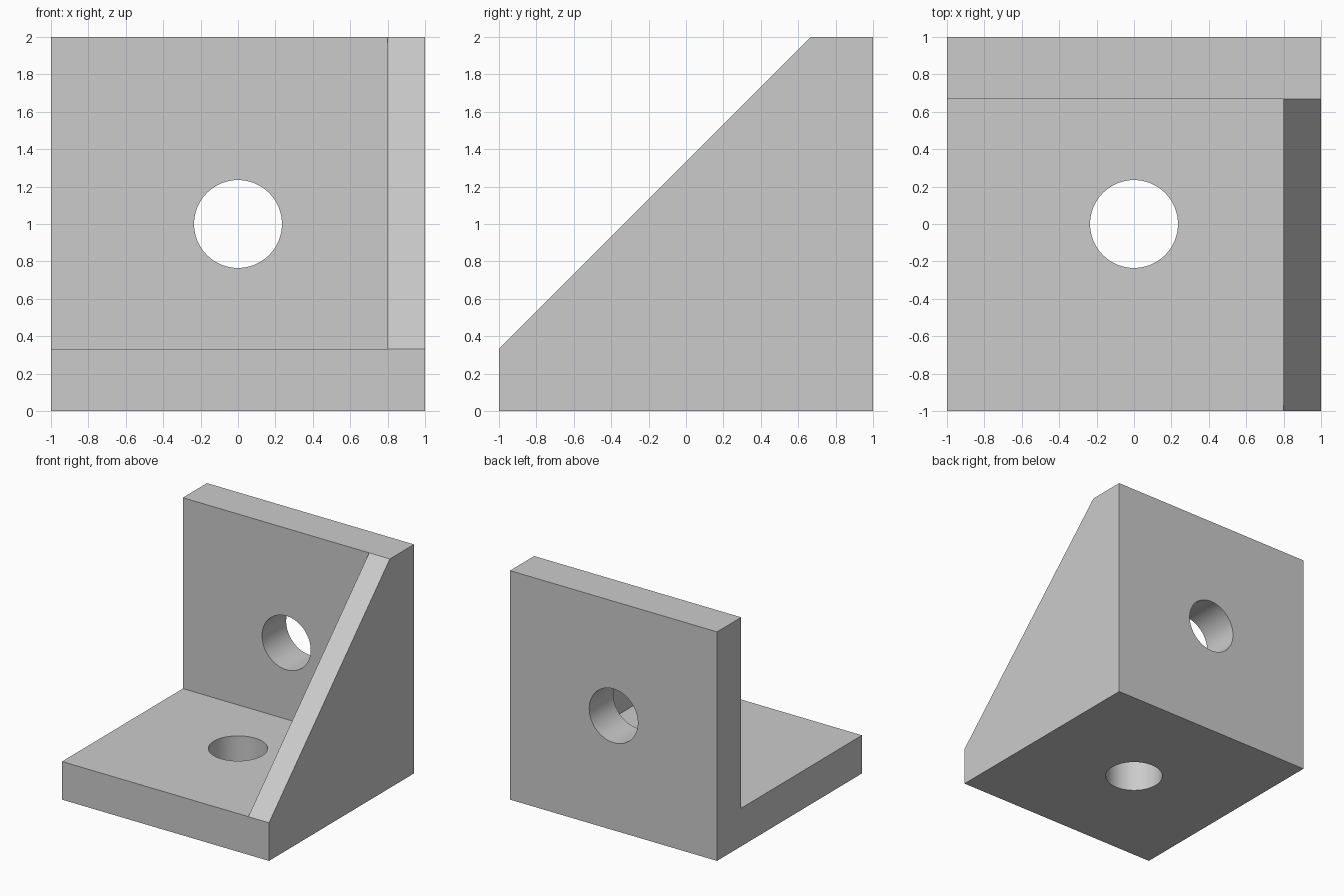
import bpy
import bmesh
from math import radians
from mathutils import Matrix

THICK = 0.333   # floor and wall plate thickness
RIB = 0.2       # side gusset thickness
HOLE_R = 0.235

default_cube = bpy.data.objects.get("Cube")
if default_cube:
    bpy.data.objects.remove(default_cube, do_unlink=True)

grey = bpy.data.materials.new("plain_grey")
grey.use_nodes = True
colour = (0.6, 0.6, 0.6, 1)
grey.diffuse_color = colour
for node in grey.node_tree.nodes:
    if node.type == 'BSDF_PRINCIPLED':
        node.inputs["Base Color"].default_value = colour


def make_object(name, bm):
    bmesh.ops.recalc_face_normals(bm, faces=bm.faces)
    mesh = bpy.data.meshes.new(name)
    bm.to_mesh(mesh)
    bm.free()
    mesh.materials.append(grey)
    obj = bpy.data.objects.new(name, mesh)
    bpy.context.collection.objects.link(obj)
    return obj


def side_extrusion(name, profile, x0, x1):
    """Extrude a (y, z) outline along x."""
    bm = bmesh.new()
    face = bm.faces.new([bm.verts.new((x0, y, z)) for y, z in profile])
    extruded = bmesh.ops.extrude_face_region(bm, geom=[face])["geom"]
    moved = [v for v in extruded if isinstance(v, bmesh.types.BMVert)]
    bmesh.ops.translate(bm, verts=moved, vec=(x1 - x0, 0, 0))
    return make_object(name, bm)


def hole_cutter(name, location, tilt):
    bm = bmesh.new()
    place = Matrix.Translation(location) @ Matrix.Rotation(tilt, 4, 'X')
    bmesh.ops.create_cone(bm, cap_ends=True, segments=64, radius1=HOLE_R,
                          radius2=HOLE_R, depth=THICK * 2, matrix=place)
    return make_object(name, bm)


# Solid block with the sloping gusset edge
bracket = side_extrusion("corner_bracket", [
    (-1, 0), (1, 0), (1, 2), (1 - THICK, 2), (-1, THICK)], -1, 1)

# Hollow between the plates, then one bolt hole in each plate
hollow = side_extrusion("hollow_cutter", [
    (-1.5, THICK), (1 - THICK, THICK), (1 - THICK, 2.5), (-1.5, 2.5)],
    -1.5, 1 - RIB)
cutters = [
    hollow,
    hole_cutter("floor_hole_cutter", (0, 0, THICK / 2), 0),
    hole_cutter("wall_hole_cutter", (0, 1 - THICK / 2, 1), radians(90)),
]

bpy.ops.object.select_all(action='DESELECT')
bracket.select_set(True)
bpy.context.view_layer.objects.active = bracket
for cutter in cutters:
    cutter.hide_render = True
    cut = bracket.modifiers.new(cutter.name, 'BOOLEAN')
    cut.operation = 'DIFFERENCE'
    cut.solver = 'EXACT'
    cut.object = cutter
    bpy.ops.object.modifier_apply(modifier=cut.name)
    bpy.data.objects.remove(cutter, do_unlink=True)

# Round hole walls, crisp plate edges
bpy.ops.object.shade_smooth_by_angle(angle=radians(30))
